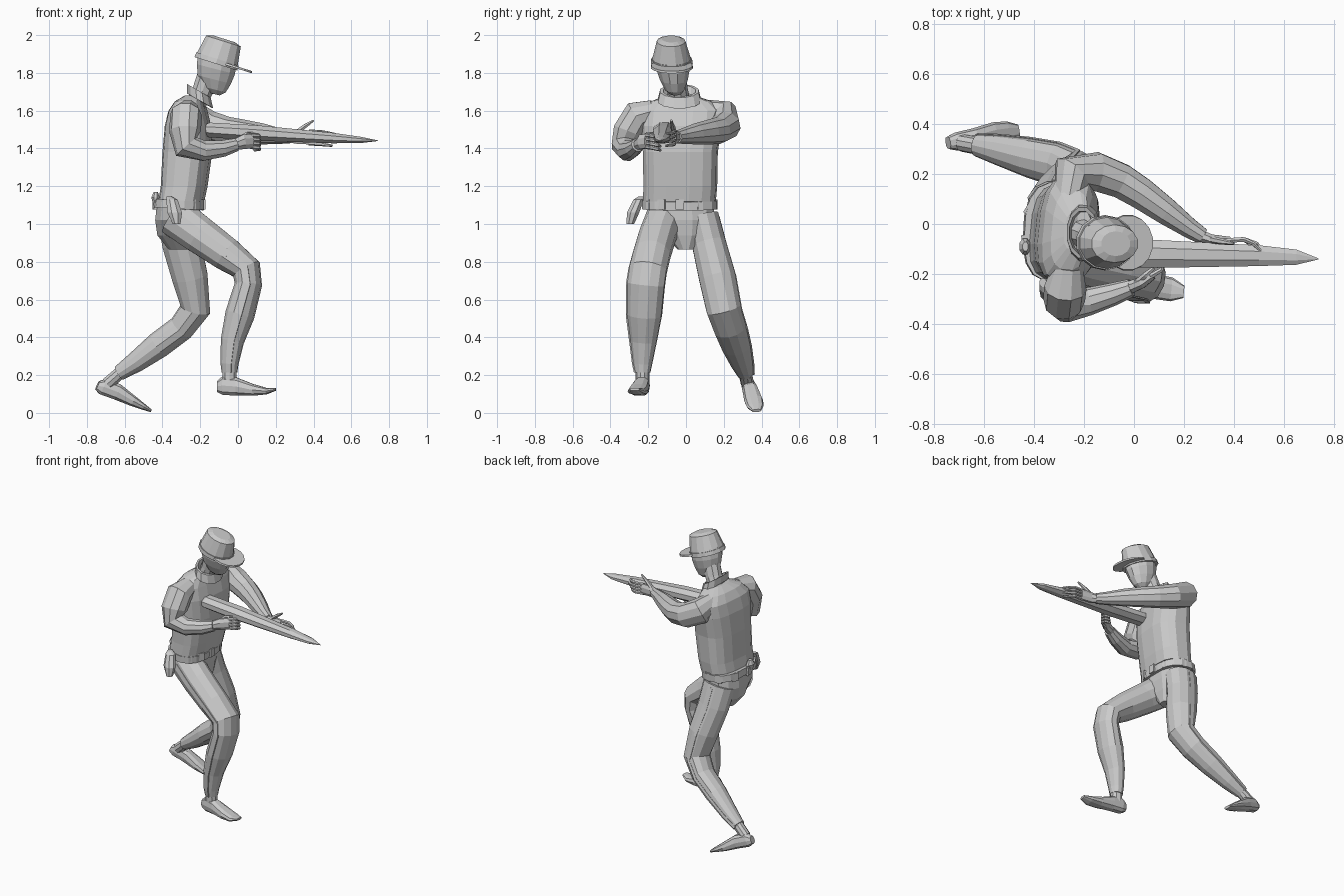
import bpy, bmesh
from math import cos, sin, pi
from mathutils import Vector


def loft(name, stations, n=10, side=(0, 1, 0), axis=None, power=1.0):
    """Skin elliptical rings (x, y, z, depth, width) along a path; axis fixes the ring normal."""
    bm = bmesh.new()
    pts = [Vector(s[:3]) for s in stations]
    v = Vector(side)
    rings = []
    for i, s in enumerate(stations):
        a, b = s[3], s[-1]
        if axis:
            t = Vector(axis).normalized()
        else:
            t = Vector()
            if i > 0:
                t += (pts[i] - pts[i - 1]).normalized()
            if i < len(pts) - 1:
                t += (pts[i + 1] - pts[i]).normalized()
            t.normalize()
        v = (v - t * v.dot(t)).normalized()
        u = v.cross(t)
        ring = []
        for k in range(n):
            w = 2 * pi * (k + 0.5) / n
            c, d = cos(w), sin(w)
            c = abs(c) ** power * (1 if c > 0 else -1)
            d = abs(d) ** power * (1 if d > 0 else -1)
            ring.append(bm.verts.new(pts[i] + u * a * c + v * b * d))
        rings.append(ring)
    for r0, r1 in zip(rings, rings[1:]):
        for k in range(n):
            bm.faces.new((r0[k], r0[(k + 1) % n], r1[(k + 1) % n], r1[k]))
    bm.faces.new(rings[0])
    bm.faces.new(rings[-1])
    bmesh.ops.recalc_face_normals(bm, faces=bm.faces)
    me = bpy.data.meshes.new(name)
    bm.to_mesh(me)
    bm.free()
    ob = bpy.data.objects.new(name, me)
    bpy.context.collection.objects.link(ob)
    return ob


def box(name, loc, size, rot=0.0):
    bpy.ops.mesh.primitive_cube_add(size=1, location=loc, rotation=(0, 0, rot))
    ob = bpy.context.object
    ob.name = name
    ob.scale = size
    return ob


UP = (0, 0, 1)
TWIST = (0.1, 1, 0)

# jacket, pelvis
loft("jacket", [
    (-.30, -.035, 1.12, .118, .193), (-.285, -.03, 1.2, .12, .195),
    (-.268, -.03, 1.38, .128, .198), (-.265, -.025, 1.52, .118, .215),
    (-.265, -.02, 1.60, .098, .215), (-.255, -.025, 1.65, .075, .16),
    (-.225, -.03, 1.68, .055, .08)], 16, TWIST, UP, .7)
loft("pelvis", [
    (-.315, -.03, 1.13, .115, .18), (-.32, -.02, 1.02, .122, .175),
    (-.32, -.005, .94, .11, .115), (-.30, 0, .865, .07, .045)], 12, (0, 1, 0), UP, .85)

# belt with pouches, buckle and holster
loft("belt", [(-.312, -.033, 1.08, .122, .19), (-.314, -.033, 1.08, .132, .2),
              (-.31, -.033, 1.125, .13, .2), (-.308, -.033, 1.125, .11, .18)],
     16, (0.05, 1, 0), (.06, 0, 1), .75)
for i, deg in enumerate((0, 35, 75, 110, 150, 190, 300, 330)):
    w = deg * pi / 180
    box("belt_pouch", (-.312 + .128 * cos(w), -.033 + .19 * sin(w), 1.103), (.022, .045, .055), w)
loft("back_pouch", [(-.435, -.09, 1.17, .012, .02), (-.437, -.09, 1.14, .024, .035),
                    (-.43, -.09, 1.09, .015, .03)], 8, axis=UP)
loft("holster", [(-.365, -.235, 1.145, .015, .018), (-.35, -.25, 1.13, .032, .03),
                 (-.335, -.28, 1.06, .042, .035), (-.325, -.295, 1.0, .022, .022)], 8, axis=UP)

# legs with side stripes
right_leg = [
    (-.335, -.11, 1.04, .11, .1), (-.2, -.15, .94, .102, .1), (-.06, -.18, .84, .092, .1),
    (.045, -.2, .76, .08, .102), (.055, -.212, .68, .072, .103), (.01, -.22, .52, .078, .095),
    (-.03, -.225, .38, .062, .072), (-.045, -.23, .26, .048, .052), (-.045, -.23, .215, .042, .042)]
left_leg = [
    (-.32, .085, 1.04, .11, .09), (-.3, .12, .9, .106, .092), (-.255, .165, .72, .098, .1),
    (-.225, .2, .55, .082, .095), (-.3, .235, .45, .07, .09), (-.42, .265, .36, .07, .08),
    (-.54, .295, .27, .055, .062), (-.63, .315, .21, .04, .045)]
for side, leg, s in (("right", right_leg, -1), ("left", left_leg, 1)):
    loft(side + "_leg", leg, 12)
    loft(side + "_leg_stripe", [(x, y + s * (b - .002), z, .014, .006) for x, y, z, a, b in leg], 4)

# ankles and feet
loft("right_ankle", [(-.045, -.23, .25, .038, .038), (-.045, -.23, .15, .042, .036)], 10)
loft("left_ankle", [(-.61, .31, .225, .034, .036), (-.69, .325, .155, .036, .035)], 10)
loft("right_foot", [
    (-.11, -.225, .14, .03, .025), (-.08, -.228, .145, .052, .037), (-.01, -.235, .14, .05, .042),
    (.08, -.25, .122, .032, .05), (.15, -.262, .115, .018, .048), (.2, -.272, .125, .008, .025)],
    10, axis=(1, -.1, 0), power=.8)
loft("left_foot", [
    (-.745, .325, .145, .025, .025), (-.715, .33, .14, .046, .036), (-.64, .342, .112, .045, .042),
    (-.56, .358, .065, .03, .05), (-.505, .367, .035, .018, .045), (-.462, .374, .012, .008, .025)],
    10, axis=(.9, .15, -.4), power=.8)

# sleeves
loft("right_sleeve", [
    (-.265, -.17, 1.6, .06), (-.275, -.255, 1.575, .085), (-.28, -.305, 1.49, .084),
    (-.272, -.322, 1.41, .074), (-.18, -.31, 1.388, .056), (-.08, -.28, 1.40, .046),
    (-.01, -.255, 1.42, .036)], 10, (1, 0, 0))
loft("left_sleeve", [
    (-.26, .1, 1.6, .06), (-.25, .2, 1.572, .085), (-.15, .21, 1.52, .08), (-.05, .172, 1.495, .072),
    (.03, .122, 1.487, .066), (.13, .05, 1.477, .056), (.22, -.015, 1.466, .042),
    (.275, -.05, 1.46, .034)], 10, UP)

# hands: palm, four fingers, thumb
loft("right_palm", [(-.02, -.255, 1.42, .028, .03), (.03, -.235, 1.435, .025, .042),
                    (.075, -.205, 1.44, .018, .04)], 8, UP)
loft("left_palm", [(.26, -.045, 1.46, .026, .028), (.31, -.062, 1.46, .022, .038),
                   (.385, -.066, 1.458, .016, .04)], 8, UP)
for i in range(4):
    d = (i - 1.5) * .021
    loft("right_finger", [(.065, -.21, 1.44 + d, .012), (.108, -.185, 1.436 + d, .011),
                          (.115, -.15, 1.428 + d, .01), (.085, -.135, 1.422 + d, .007)], 6, UP)
    reach = -.012 * abs(i - 2)
    loft("left_finger", [(.375, -.066, 1.458 + d, .011), (.44, -.062, 1.455 + d, .011),
                         (.49 + reach, -.078, 1.45 + d, .009), (.522 + reach, -.108, 1.446 + d, .006)], 6, UP)
loft("right_thumb", [(.01, -.235, 1.45, .014), (.045, -.205, 1.475, .013), (.08, -.175, 1.478, .008)], 6, UP)
loft("left_thumb", [(.30, -.06, 1.475, .015), (.35, -.07, 1.515, .013), (.4, -.078, 1.548, .006)], 6, (0, 1, 0))

# tapering faceted weapon
loft("weapon", [
    (-.18, -.115, 1.5, .03, .045), (-.15, -.115, 1.498, .042, .06), (.1, -.12, 1.482, .044, .06),
    (.5, -.127, 1.455, .03, .045), (.65, -.133, 1.445, .018, .033), (.74, -.14, 1.441, .002, .002)],
    8, axis=(1, -.02, -.06))

# neck, collar, head
loft("neck", [(-.22, -.035, 1.64, .055, .06), (-.185, -.045, 1.71, .058, .055),
              (-.16, -.055, 1.78, .06, .055)], 10)
loft("collar", [(-.2, -.035, 1.65, .07, .09), (-.2, -.035, 1.652, .082, .118),
                (-.207, -.035, 1.705, .074, .105), (-.207, -.035, 1.705, .062, .088),
                (-.2, -.035, 1.665, .06, .085)], 12, axis=(.5, 0, .87))
loft("head", [(-.125, -.057, 1.688, .03, .028), (-.125, -.06, 1.712, .064, .052),
              (-.125, -.064, 1.765, .094, .075), (-.117, -.068, 1.82, .108, .09),
              (-.108, -.072, 1.89, .108, .092)], 12, axis=(.25, 0, .97))

# cap: band, crown and visor
CAP = (.3, 0, .95)
loft("cap_band", [(-.117, -.075, 1.848, .122, .111), (-.109, -.076, 1.874, .12, .108)], 14, axis=CAP)
loft("cap_crown", [(-.11, -.076, 1.87, .116, .104), (-.077, -.079, 1.968, .099, .076),
                   (-.073, -.079, 1.98, .062, .05)], 14, axis=CAP)
loft("visor", [(-.025, -.075, 1.829, .106, .113), (-.022, -.075, 1.84, .104, .11)], 16, axis=CAP)
